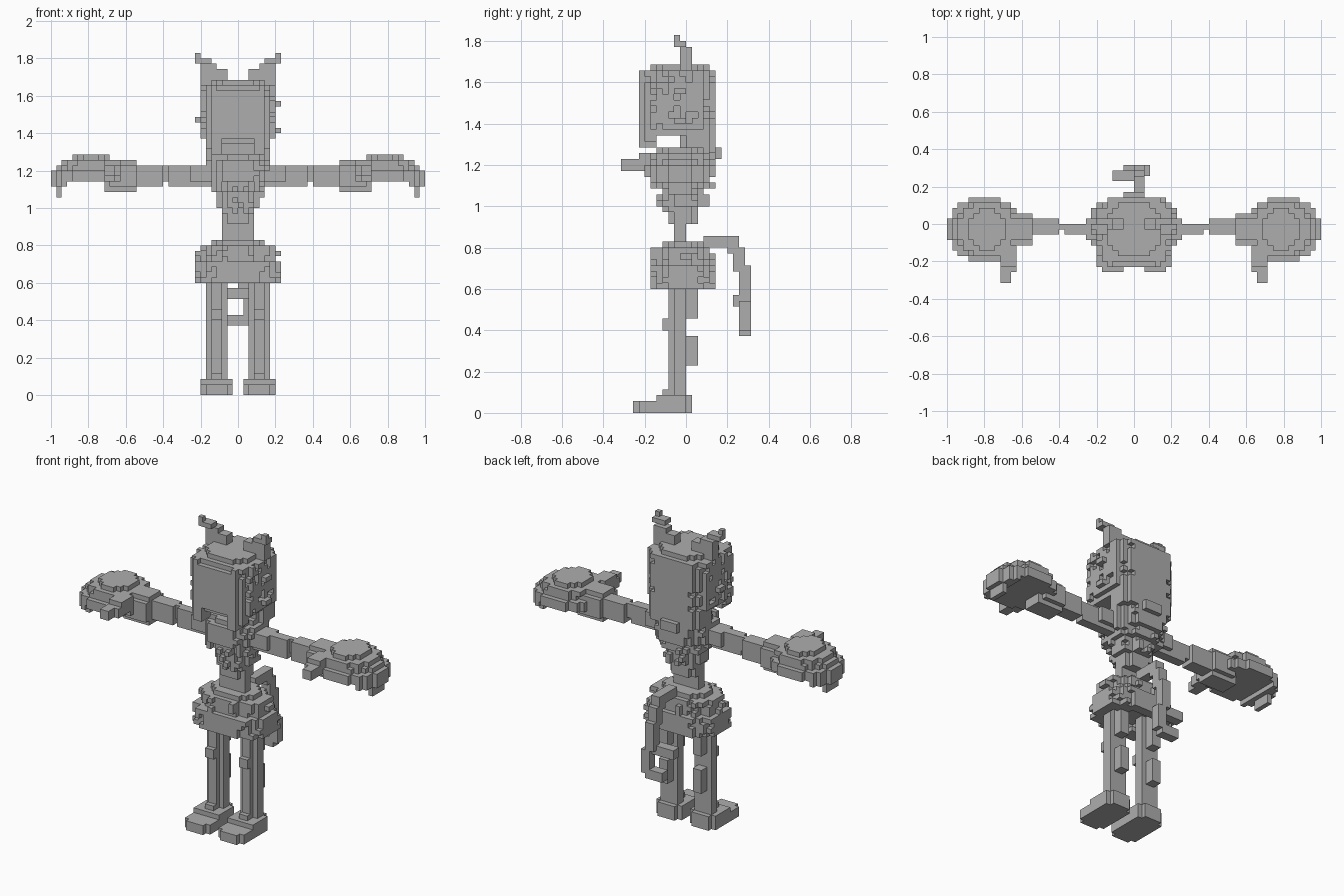
import bpy
import bmesh
import random
from mathutils import Vector

if "Cube" in bpy.data.objects:
    bpy.data.objects.remove(bpy.data.objects["Cube"])

UNIT = 1 / 35          # edge of one block
random.seed(4)

grey = bpy.data.materials.new("plain grey")
grey.use_nodes = True
grey.diffuse_color = (0.42, 0.42, 0.42, 1)
grey.node_tree.nodes["Principled BSDF"].inputs["Base Color"].default_value = grey.diffuse_color


def box(x0, x1, y0, y1, z0, z1):
    return {(x, y, z) for x in range(x0, x1) for y in range(y0, y1) for z in range(z0, z1)}


def disc(x0, x1, y0, y1, z0, z1, power=2):
    """Layers with a rounded outline inside the given bounds."""
    cx, cy, rx, ry = (x0 + x1) / 2, (y0 + y1) / 2, (x1 - x0) / 2, (y1 - y0) / 2
    return {(x, y, z) for x, y, z in box(x0, x1, y0, y1, z0, z1)
            if (abs(x + 0.5 - cx) / rx) ** power + (abs(y + 0.5 - cy) / ry) ** power <= 1.02}


def mirror(cells):
    return {(-1 - x, y, z) for x, y, z in cells}


def tufts(cells, chance, allowed):
    """Loose blocks on the sides of a part."""
    extra = set()
    for x, y, z in sorted(cells):
        for dx, dy in ((1, 0), (-1, 0), (0, 1), (0, -1)):
            c = (x + dx, y + dy, z)
            if c not in cells and allowed(*c) and random.random() < chance:
                extra.add(c)
    return cells | extra


def build(name, cells):
    """Mesh only the outer faces of the blocks."""
    bm = bmesh.new()
    corners = {}

    def vert(p):
        key = tuple(round(c) for c in p)
        if key not in corners:
            corners[key] = bm.verts.new(Vector(key) * UNIT)
        return corners[key]

    for cell in sorted(cells):
        for axis in range(3):
            for side in (0, 1):
                n = Vector((0, 0, 0))
                n[axis] = 2 * side - 1
                if tuple(round(a + b) for a, b in zip(cell, n)) in cells:
                    continue
                u, v = Vector((0, 0, 0)), Vector((0, 0, 0))
                u[(axis + 1) % 3] = 1
                v[(axis + 2) % 3] = 1
                o = Vector(cell)
                o[axis] += side
                loop = [o, o + u, o + u + v, o + v]
                bm.faces.new([vert(p) for p in (loop if side else loop[::-1])])
    mesh = bpy.data.meshes.new(name)
    bm.to_mesh(mesh)
    bm.free()
    mesh.materials.append(grey)
    bpy.context.collection.objects.link(bpy.data.objects.new(name, mesh))


def build_pair(name, cells):
    build("left_" + name, cells)
    build("right_" + name, mirror(cells))


# Feet: rounded sole, low toes
build_pair("foot", disc(1, 7, -9, 1, 0, 2, 3) | {c for c in disc(1, 7, -9, 1, 2, 3, 3) if c[1] >= -5})

# Legs: bevelled column with knee, calf and thigh pads
build_pair("leg", box(2, 6, -2, 0, 3, 24) | box(3, 5, -3, -2, 3, 24)
           | box(3, 5, -4, -3, 14, 16) | box(3, 5, -4, -3, 3, 4)
           | box(3, 5, 0, 2, 8, 13) | box(3, 5, 0, 2, 16, 24))

# Skirt: flared ragged shell closed by the hips
skirt = (disc(-8, 8, -6, 5, 21, 25) | disc(-7, 7, -5, 4, 25, 28)
         | disc(-5, 5, -4, 3, 28, 29)) - disc(-6, 6, -4, 3, 21, 23)
skirt = tufts(skirt, 0.22, lambda x, y, z: -6 <= y < 5 and z < 28
              and (-9 <= x < 9 if z < 22 else -8 <= x < 8) and abs(x + 0.5) + abs(y + 0.5) > 5)
build("skirt", skirt)

# Torso: narrow waist widening to the chest
torso = (box(-3, 3, -2, 0, 28, 32) | disc(-3, 3, -3, 2, 32, 36, 3)
         | disc(-4, 4, -4, 3, 35, 38) | disc(-5, 5, -5, 4, 38, 40)
         | disc(-6, 6, -6, 5, 40, 44) | disc(-5, 5, -5, 5, 44, 45))
build("torso", tufts(torso, 0.15, lambda x, y, z: z > 33 and -6 <= y < 5 and abs(x + 0.5) < 6))

# Upper arms, taper towards the elbow
build_pair("upper_arm", box(4, 13, -2, 0, 39, 43) | box(5, 9, -3, 1, 40, 43) | box(12, 15, -1, 0, 40, 43))

# Forearms with a flared cuff
build_pair("forearm", box(14, 20, -2, 1, 39, 43)
           | box(19, 25, -3, 1, 38, 44) | box(19, 24, -4, 2, 39, 43))

# Hands: domed mitten with a rim and a thumb
hand = (disc(21, 35, -7, 5, 40, 42) | disc(22, 34, -6, 4, 42, 43)
        | disc(22, 33, -6, 4, 43, 44) | disc(24, 31, -5, 3, 44, 45)
        | {c for c in disc(21, 35, -7, 5, 39, 40) if c[0] >= 32}
        | box(33, 34, -3, 1, 37, 39))
thumb = box(22, 25, -8, -4, 41, 44) | box(22, 25, -9, -8, 41, 43) | box(23, 25, -11, -9, 41, 43)
build_pair("hand", hand)
build_pair("thumb", thumb)

# Head: blocky round column with a stepped crown
head = (disc(-6, 6, -7, 5, 47, 57, 4) | disc(-6, 6, -7, 5, 57, 58, 3)
        | disc(-5, 5, -6, 4, 58, 59, 3) | box(-4, 3, -8, -7, 48, 57))
build("head", head)

# Hair: ragged sides, hanging back and front locks
sides = disc(-7, 7, -8, 5, 48, 58, 3.2) - disc(-6, 6, -7, 5, 47, 58, 4)
hair = {c for c in sorted(sides) if random.random() < 0.75 and abs(c[0] + 0.5) > 3}
hair |= disc(-6, 6, -1, 5, 44, 48, 4) | box(-2, 2, 4, 6, 43, 45)
for x, z in ((7, 54), (-8, 51), (7, 49)):
    hair |= box(x, x + 1, -2, 0, z, z + 1)
build("hair", hair)
build_pair("front_lock", box(3, 5, -8, -5, 45, 57) | box(4, 6, -7, -5, 46, 50))

# Ears: stepped, leaning outwards
ear = (box(2, 7, -1, 1, 58, 60) | box(2, 4, -1, 1, 60, 61) | box(4, 7, -1, 1, 60, 62)
       | box(5, 8, -2, 0, 62, 63) | box(7, 8, -2, -1, 62, 64))
build_pair("ear", ear)

# Tail: arches back, drops and curls
build("tail", box(0, 2, 3, 8, 28, 30) | box(0, 2, 5, 7, 29, 30) | box(0, 2, 7, 9, 27, 30)
      | box(0, 2, 8, 10, 24, 28) | box(0, 2, 9, 11, 19, 25) | box(-4, 2, 8, 10, 18, 20)
      | box(1, 3, 9, 11, 14, 19) | box(-2, 2, 9, 11, 13, 15))
